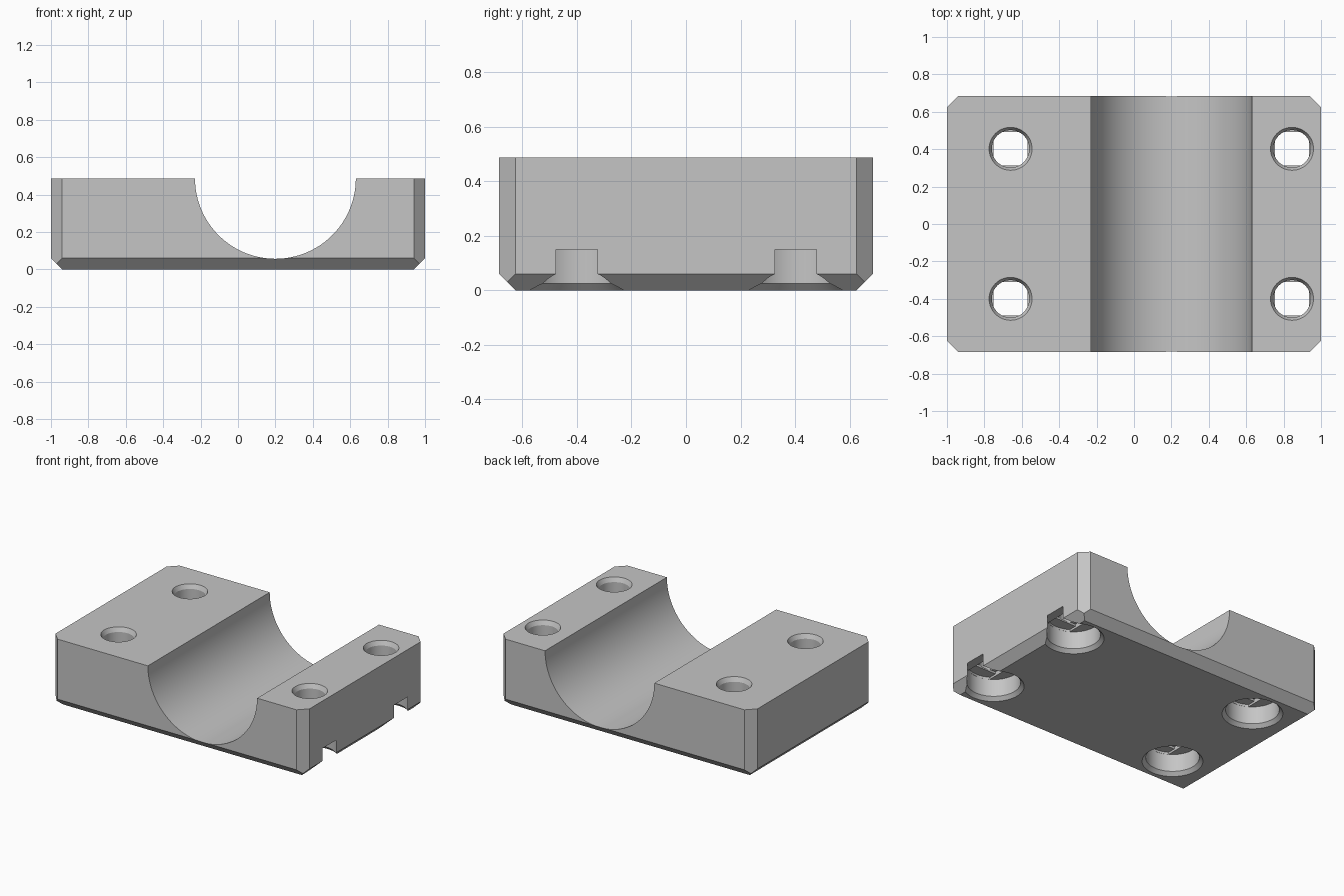
import bpy, bmesh, math
from mathutils import Matrix, Vector

HX, HY, H = 1.0, 0.685, 0.487     # half width, half depth, height
CH = 0.06                         # outer chamfer
GROOVE_X, GROOVE_R = 0.2, 0.43
BORE, SLOT, SINK = 0.1, 0.09, 0.173

default = bpy.data.objects.get("Cube")
if default:
    bpy.data.objects.remove(default, do_unlink=True)

grey = bpy.data.materials.new("plain grey")
grey.use_nodes = True
grey.diffuse_color = (0.56, 0.56, 0.56, 1)
grey.node_tree.nodes["Principled BSDF"].inputs["Base Color"].default_value = grey.diffuse_color


def to_object(bm, name):
    bmesh.ops.recalc_face_normals(bm, faces=bm.faces)
    mesh = bpy.data.meshes.new(name)
    bm.to_mesh(mesh)
    bm.free()
    mesh.materials.append(grey)
    obj = bpy.data.objects.new(name, mesh)
    bpy.context.collection.objects.link(obj)
    return obj


def slice_off(bm, point, normal):
    """Remove everything beyond a plane and cap the opening."""
    geom = bm.verts[:] + bm.edges[:] + bm.faces[:]
    cut = bmesh.ops.bisect_plane(bm, geom=geom, plane_co=point, plane_no=normal, clear_outer=True)
    edges = [e for e in cut["geom_cut"] if isinstance(e, bmesh.types.BMEdge)]
    bmesh.ops.contextual_create(bm, geom=edges)


def box(half_x, half_y, low, high):
    bm = bmesh.new()
    bmesh.ops.create_cube(bm, size=2)
    for v in bm.verts:
        v.co = (v.co.x * half_x, v.co.y * half_y, high if v.co.z > 0 else low)
    return bm


def lathe(profile, segments=48):
    """Closed solid turned about z from (radius, height) points."""
    bm = bmesh.new()
    rings = []
    for r, z in profile:
        angles = [math.tau * i / segments for i in range(segments)]
        rings.append([bm.verts.new((r * math.cos(a), r * math.sin(a), z)) for a in angles])
    for low, up in zip(rings, rings[1:]):
        for i in range(segments):
            j = (i + 1) % segments
            bm.faces.new((low[i], low[j], up[j], up[i]))
    bm.faces.new(rings[0][::-1])
    bm.faces.new(rings[-1])
    return bm


def carve(target, bm, matrix):
    """Subtract a solid from the target and discard the cutter."""
    bm.transform(matrix)
    cutter = to_object(bm, "cutter")
    cutter.hide_render = True
    mod = target.modifiers.new("carve", "BOOLEAN")
    mod.operation = "DIFFERENCE"
    mod.solver = "EXACT"
    mod.object = cutter
    bpy.ops.object.modifier_apply(modifier=mod.name)
    bpy.data.objects.remove(cutter, do_unlink=True)


# Block with chamfered upright corners and chamfered underside
bm = box(HX, HY, 0, H)
for s in (-1, 1):
    slice_off(bm, Vector((s * (HX - CH), 0, 0)), Vector((s, 0, -1)))
    slice_off(bm, Vector((0, s * (HY - CH), 0)), Vector((0, s, -1)))
    for t in (-1, 1):
        slice_off(bm, Vector((s * (HX - CH), t * HY, 0)), Vector((s, t, 0)))
block = to_object(bm, "clamp_block")
bpy.context.view_layer.objects.active = block
block.select_set(True)

# Half-round groove running front to back
groove = lathe([(GROOVE_R, -1), (GROOVE_R, 1)], 96)
carve(block, groove, Matrix.Translation((GROOVE_X, 0, H)) @ Matrix.Rotation(math.pi / 2, 4, "X"))

# Stepped bolt holes: counterbore, slot, square and round bore
for x in (-0.66, 0.845):
    for y in (-0.4, 0.402):
        place = Matrix.Translation((x, y, 0))
        sink = lathe([(0.22, -0.025), (SINK, 0.025), (SINK, 0.15)])
        slot = lathe([(SINK - 0.001, 0.12), (SINK - 0.001, 0.165)])
        for s in (-1, 1):
            slice_off(slot, Vector((s * SLOT, 0, 0)), Vector((s, 0, 0)))
        square = box(SLOT, SLOT, 0.13, 0.18)
        bore = lathe([(BORE, 0.176), (BORE, H - 0.03), (0.115, H), (0.12, H + 0.01)])
        for part in (sink, slot, square, bore):
            carve(block, part, place)

bpy.ops.object.shade_smooth_by_angle(angle=math.radians(25))
